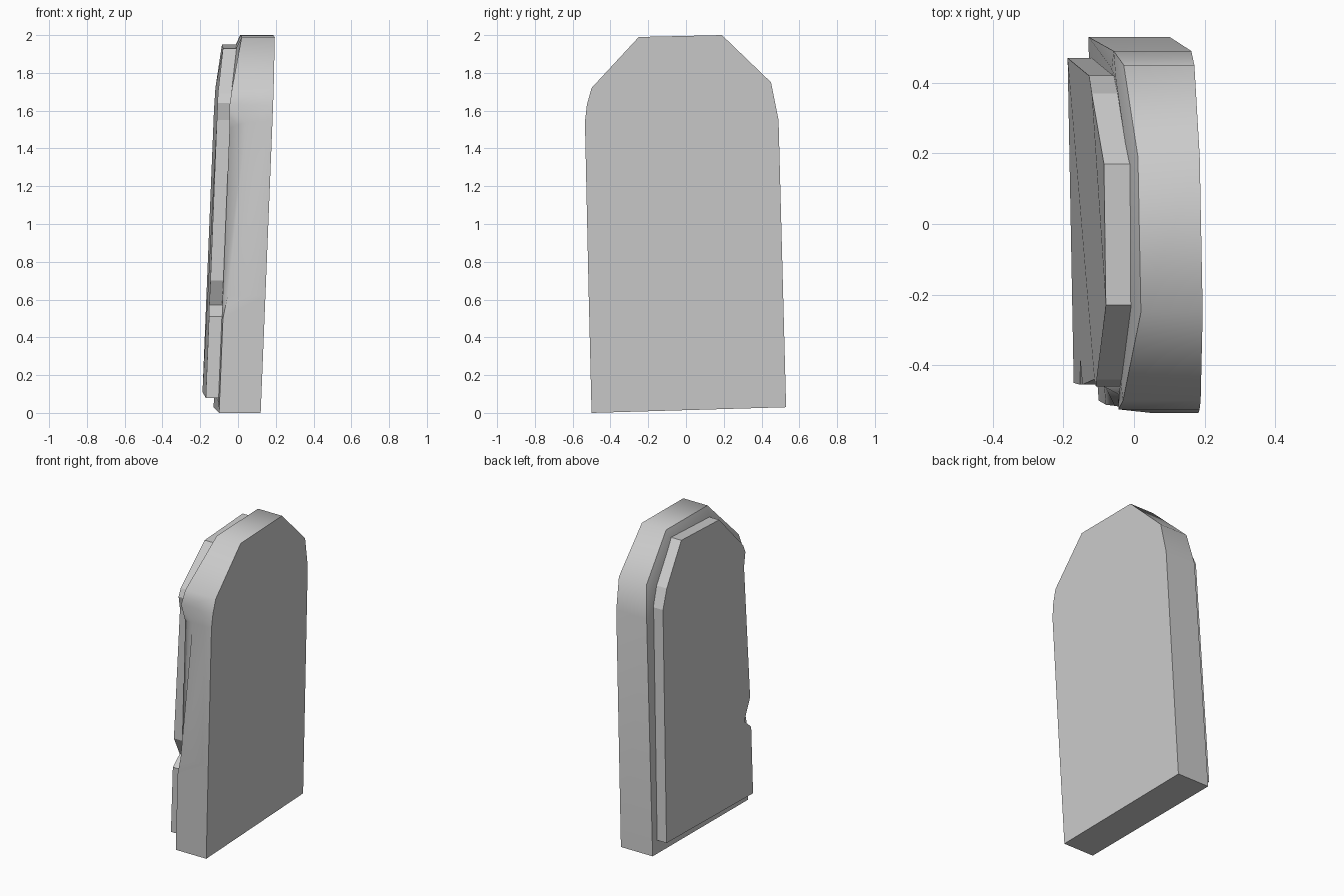
import bpy
import bmesh
import math

cube = bpy.data.objects.get("Cube")
if cube:
    bpy.data.objects.remove(cube, do_unlink=True)

stone = bpy.data.materials.new("grey_stone")
stone.use_nodes = True
GREY = (0.6, 0.6, 0.6, 1)
stone.diffuse_color = GREY
stone.node_tree.nodes["Principled BSDF"].inputs["Base Color"].default_value = GREY


def place(y, z, depth):
    """Point at a depth in front of the leaning, slightly turned rear plane."""
    return (0.11 - 0.02 * y + 0.04 * z - depth, y, z)


def slab(name, rings, smooth_angle):
    """Join matching rings of (y, z, depth) into a closed slab."""
    bm = bmesh.new()
    loops = [[bm.verts.new(place(*p)) for p in ring] for ring in rings]
    bm.faces.new(loops[0])
    bm.faces.new(loops[-1])
    for a, b in zip(loops, loops[1:]):
        for i in range(len(a)):
            j = (i + 1) % len(a)
            bm.faces.new((a[i], a[j], b[j], b[i]))
    bmesh.ops.recalc_face_normals(bm, faces=bm.faces)
    mesh = bpy.data.meshes.new(name)
    bm.to_mesh(mesh)
    bm.free()
    mesh.materials.append(stone)
    obj = bpy.data.objects.new(name, mesh)
    bpy.context.collection.objects.link(obj)
    bpy.ops.object.select_all(action="DESELECT")
    obj.select_set(True)
    bpy.context.view_layer.objects.active = obj
    bpy.ops.object.shade_smooth_by_angle(angle=math.radians(smooth_angle))
    return obj


def top_fade(z, low, high):
    """Depth that thins out above the shoulders."""
    return low + (high - low) * min(max((z - 1.7) / 0.3, 0), 1)


# Main slab: outline with front-edge depth, chipped along one edge
outline = [
    (-0.5, 0.0, 0.22), (0.53, 0.03, 0.23), (0.49, 1.55, 0.22),
    (0.45, 1.75, 0.2), (0.19, 2.0, 0.175), (-0.25, 1.99, 0.175),
    (-0.5, 1.72, 0.22), (-0.525, 1.63, 0.23), (-0.535, 1.54, 0.135),
    (-0.515, 0.62, 0.2), (-0.512, 0.5, 0.22),
]
rear = [(y, z, 0) for y, z, d in outline]
inner = [(y * 0.9, 1 + (z - 1) * 0.94, top_fade(z, 0.225, 0.2)) for y, z, d in outline]
slab("headstone_body", [rear, outline, inner], 50)

# Raised face panel with a notch and a shallow chip on the same edge
panel = [
    (-0.45, 0.08), (0.47, 0.11), (0.42, 1.6), (0.37, 1.72), (0.17, 1.95),
    (-0.23, 1.93), (-0.44, 1.69), (-0.46, 1.64), (-0.44, 1.55),
    (-0.455, 0.7), (-0.385, 0.57), (-0.455, 0.51),
]
panel_back = [(y, z, 0.17) for y, z in panel]
panel_front = [(y, z, top_fade(z, 0.293, 0.265)) for y, z in panel]
slab("raised_panel", [panel_back, panel_front], 10)
